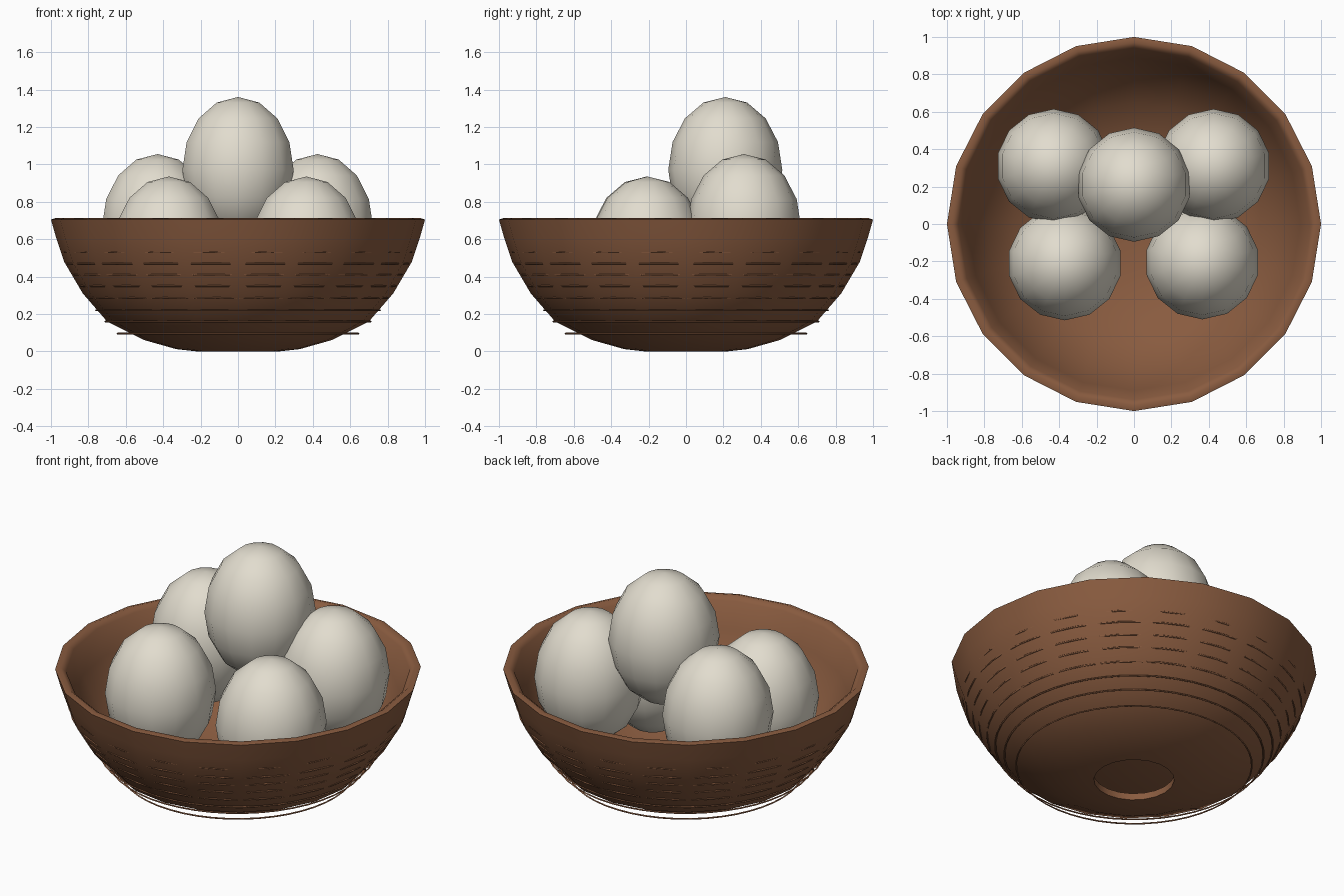
import bpy, bmesh, math

if "Cube" in bpy.data.objects:
    bpy.data.objects.remove(bpy.data.objects["Cube"])


def material(name, rgb):
    m = bpy.data.materials.new(name)
    m.diffuse_color = (*rgb, 1)
    m.use_nodes = True
    m.node_tree.nodes["Principled BSDF"].inputs["Base Color"].default_value = m.diffuse_color
    return m


brown = material("warm brown clay", (0.25, 0.105, 0.05))
cream = material("cream eggshell", (0.76, 0.72, 0.62))


def lathe(name, profile, sides, mat, angle=60, closed=False):
    """Spin (radius, height) points around z; zero radius makes a pole."""
    bm = bmesh.new()
    rings = []
    for r, z in profile:
        if r == 0:
            rings.append([bm.verts.new((0, 0, z))] * sides)
        else:
            rings.append([bm.verts.new((r * math.cos(a), r * math.sin(a), z))
                          for a in (math.tau * i / sides for i in range(sides))])
    pairs = list(zip(rings, rings[1:]))
    if closed:
        pairs.append((rings[-1], rings[0]))
    for a, b in pairs:
        for i in range(sides):
            j = (i + 1) % sides
            corners = list(dict.fromkeys((a[i], a[j], b[j], b[i])))
            bm.faces.new(corners)
    mesh = bpy.data.meshes.new(name)
    bm.to_mesh(mesh)
    bm.free()
    ob = bpy.data.objects.new(name, mesh)
    bpy.context.collection.objects.link(ob)
    mesh.materials.append(mat)
    bpy.ops.object.select_all(action='DESELECT')
    ob.select_set(True)
    bpy.context.view_layer.objects.active = ob
    bpy.ops.object.shade_smooth_by_angle(angle=math.radians(angle))
    return ob


# Bowl: outer wall from the foot opening up, over the rim, down to the inner floor
bowl = [(0.22, 0.04), (0.22, 0), (0.33, 0.012), (0.5, 0.06), (0.70, 0.16),
        (0.83, 0.31), (0.93, 0.48), (0.97, 0.6), (1.0, 0.705), (0.97, 0.714),
        (0.94, 0.69), (0.89, 0.54), (0.79, 0.35), (0.65, 0.21), (0.46, 0.11),
        (0.24, 0.06), (0, 0.05)]
lathe("bowl", bowl, 20, brown, 70)

# Thin hoops around the outside of the bowl
hoops = [(0.645, 0.095), (0.71, 0.16), (0.76, 0.22), (0.803, 0.285),
         (0.846, 0.35), (0.881, 0.41), (0.917, 0.47), (0.935, 0.53)]
for r, z in hoops:
    t = 0.005
    lathe("hoop", [(r, z - t), (r + t, z), (r, z + t), (r - t, z)],
          48, brown, 100, closed=True)

# Eggs: four in the bowl and one on top
egg = [(0.305 * math.sin(a), (0.39 if a > math.pi / 2 else 0.38) * -math.cos(a))
       for a in (math.pi * i / 8 for i in range(9))]
egg[0], egg[-1] = (0, egg[0][1]), (0, egg[-1][1])
spots = [(-0.37, -0.21, 0.545), (0.365, -0.205, 0.545),
         (-0.43, 0.31, 0.665), (0.425, 0.31, 0.665), (0, 0.21, 0.97)]
for spot in spots:
    ob = lathe("egg", egg, 14, cream)
    ob.location = spot
    ob.rotation_euler.z = math.pi / 2
